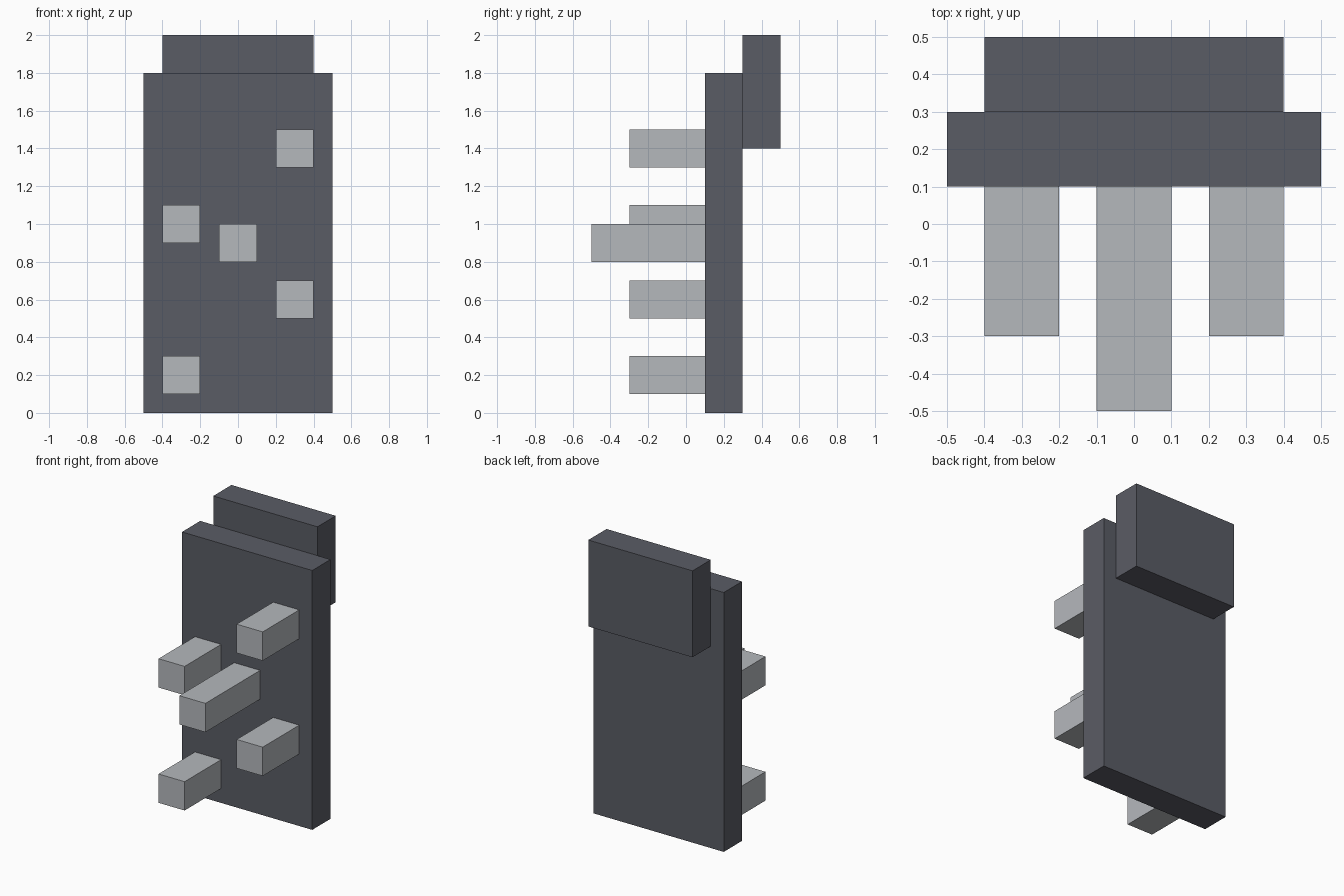
import bpy

cube = bpy.data.objects.get("Cube")
if cube:
    bpy.data.objects.remove(cube, do_unlink=True)


def make_material(name, color):
    mat = bpy.data.materials.new(name)
    mat.use_nodes = True
    mat.diffuse_color = color
    bsdf = next(n for n in mat.node_tree.nodes if n.type == "BSDF_PRINCIPLED")
    bsdf.inputs["Base Color"].default_value = color
    return mat


def box(name, low, high, mat):
    """Flat-shaded box between two opposite corners."""
    centre = [(a + b) / 2 for a, b in zip(low, high)]
    bpy.ops.mesh.primitive_cube_add(size=1, location=centre)
    obj = bpy.context.object
    obj.name = name
    obj.scale = [b - a for a, b in zip(low, high)]
    bpy.ops.object.transform_apply(location=False, rotation=False, scale=True)
    obj.data.materials.append(mat)
    return obj


dark = make_material("dark slate grey", (0.102, 0.107, 0.13, 1))
light = make_material("light grey", (0.46, 0.48, 0.505, 1))

# Upright panel and the block behind its top edge
box("main_panel", (-0.5, 0.1, 0), (0.5, 0.3, 1.8), dark)
box("back_block", (-0.4, 0.3, 1.4), (0.4, 0.5, 2), dark)

# Square pegs standing out from the panel: centre x, centre z, front end y
pegs = {
    "upper_left_peg": (0.3, 1.4, -0.3),
    "lower_left_peg": (0.3, 0.6, -0.3),
    "upper_right_peg": (-0.3, 1.0, -0.3),
    "lower_right_peg": (-0.3, 0.2, -0.3),
    "long_middle_peg": (0, 0.9, -0.5),
}
half = 0.1
for name, (x, z, front) in pegs.items():
    box(name, (x - half, front, z - half), (x + half, 0.1, z + half), light)
